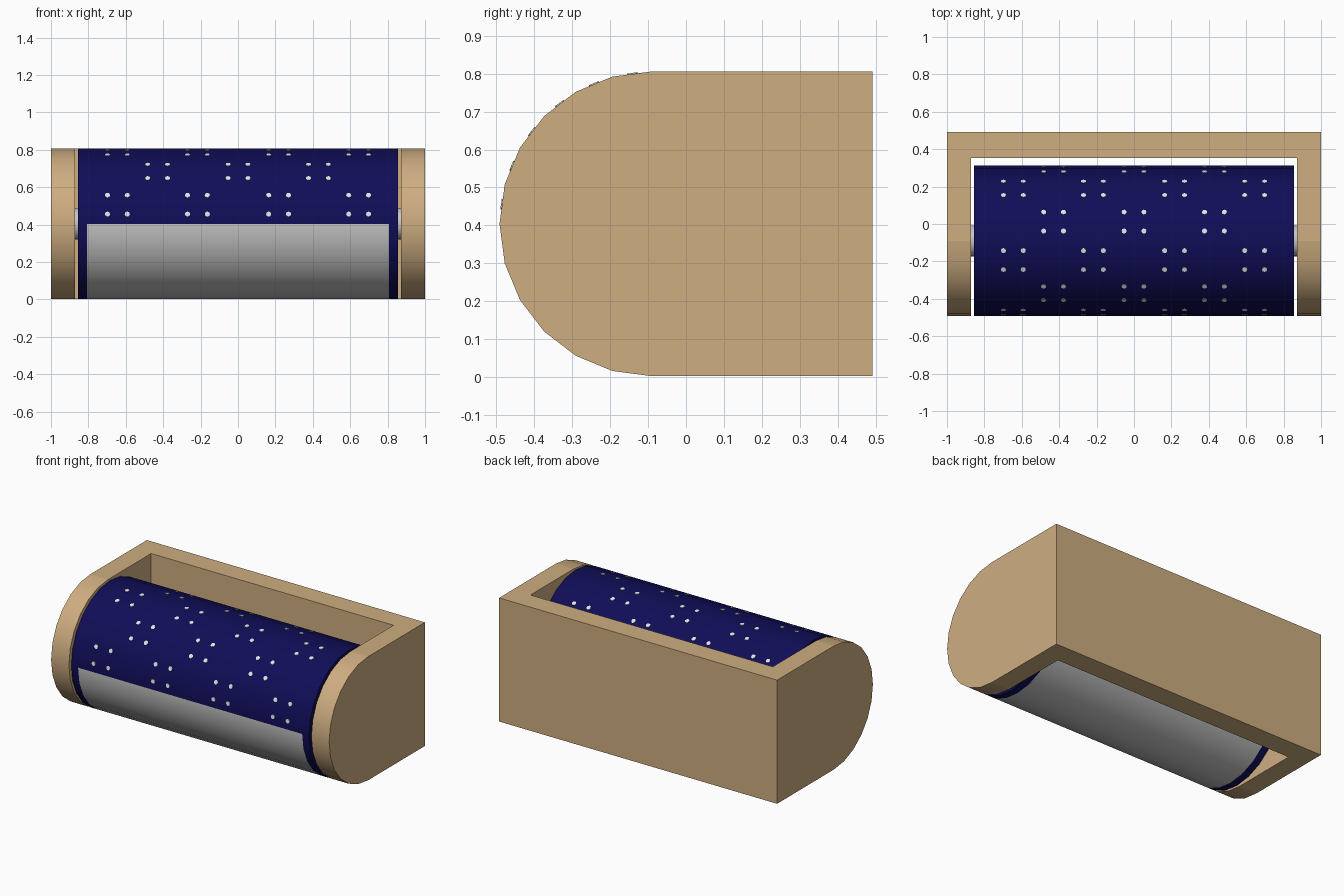
import bpy, bmesh, math
from mathutils import Vector, Matrix

if "Cube" in bpy.data.objects:
    bpy.data.objects.remove(bpy.data.objects["Cube"])

CY, CZ, R = -0.09, 0.404, 0.402     # shared axis of roller and rounded cheeks
BACK = 0.492


def material(name, rgb):
    m = bpy.data.materials.new(name)
    m.diffuse_color = (*rgb, 1)
    m.use_nodes = True
    m.node_tree.nodes["Principled BSDF"].inputs["Base Color"].default_value = m.diffuse_color
    return m


TAN = material("tan wood", (0.62, 0.42, 0.22))
NAVY = material("navy blue", (0.005, 0.004, 0.095))
STEEL = material("steel grey", (0.56, 0.56, 0.56))
WHITE = material("pin white", (0.85, 0.85, 0.88))


def finish(bm, name, *mats):
    bmesh.ops.recalc_face_normals(bm, faces=bm.faces)
    me = bpy.data.meshes.new(name)
    bm.to_mesh(me)
    bm.free()
    for m in mats:
        me.materials.append(m)
    ob = bpy.data.objects.new(name, me)
    bpy.context.collection.objects.link(ob)
    return ob


def smooth_curved(ob):
    # only faces that are not axis aligned belong to the rounded surface
    for p in ob.data.polygons:
        p.use_smooth = max(abs(c) for c in p.normal) < 0.9995


def lathe_x(bm, xs, radius, n):
    # closed cylinder along x with a ring of vertices at every x
    rings = []
    for x in xs:
        rings.append([bm.verts.new((x, CY + radius * math.cos(math.tau * i / n),
                                    CZ + radius * math.sin(math.tau * i / n))) for i in range(n)])
    for a, b in zip(rings, rings[1:]):
        for i in range(n):
            j = (i + 1) % n
            bm.faces.new((a[i], a[j], b[j], b[i])).smooth = True
    bm.faces.new(rings[0])
    bm.faces.new(rings[-1])


# Housing: D-shaped prism with the roller bay cut out
bm = bmesh.new()
profile = [(BACK, CZ - R), (BACK, CZ + R)]
for i in range(13):
    a = math.radians(90 + 15 * i)
    profile.append((CY + R * math.cos(a), CZ + R * math.sin(a)))
face = bm.faces.new([bm.verts.new((-1, y, z)) for y, z in profile])
ext = bmesh.ops.extrude_face_region(bm, geom=[face])
bmesh.ops.translate(bm, vec=(2, 0, 0), verts=[v for v in ext["geom"] if isinstance(v, bmesh.types.BMVert)])
housing = finish(bm, "housing", TAN)

bm = bmesh.new()
bmesh.ops.create_cube(bm, size=1, matrix=Matrix.Translation((0, -0.324, 0.4)) @ Matrix.Diagonal((1.744, 1.354, 2, 1)))
cutter = finish(bm, "bay_cutter", TAN)
cutter.hide_render = True
mod = housing.modifiers.new("bay", "BOOLEAN")
mod.object = cutter
mod.operation = "DIFFERENCE"
mod.solver = "EXACT"
bpy.context.view_layer.objects.active = housing
housing.select_set(True)
bpy.ops.object.modifier_apply(modifier="bay")
bpy.data.objects.remove(cutter)
smooth_curved(housing)

# Roller: navy drum, steel band on its lower half
bm = bmesh.new()
lathe_x(bm, (-0.855, -0.806, 0.806, 0.855), R, 24)
for f in bm.faces:
    c = f.calc_center_median()
    f.material_index = int(len(f.verts) == 4 and c.z < CZ and abs(c.x) < 0.1)
finish(bm, "roller", NAVY, STEEL)

# Axle stubs between roller and cheeks
for side, s in (("left", -1), ("right", 1)):
    bm = bmesh.new()
    lathe_x(bm, (s * 0.85, s * 0.88), 0.083, 24)
    finish(bm, side + "_axle", STEEL)

# Pins: two alternating column layouts, two rows each, on the upper half
bm = bmesh.new()
columns = ((-0.645, -0.217, 0.217, 0.645), (-0.43, 0.0, 0.43))
apothem = R * math.cos(math.radians(7.5))
for k in range(12):
    a = math.radians(-82.5 + 15 * k)                 # angle from straight up
    for x0 in columns[(k // 2) % 2]:
        for dx in (-0.053, 0.053):
            m = (Matrix.Translation((x0 + dx, CY, CZ)) @ Matrix.Rotation(-a, 4, "X")
                 @ Matrix.Translation((0, 0, apothem)))
            bmesh.ops.create_cone(bm, cap_ends=True, segments=8, radius1=0.014, radius2=0.014,
                                  depth=0.006, matrix=m)
finish(bm, "pins", WHITE)
